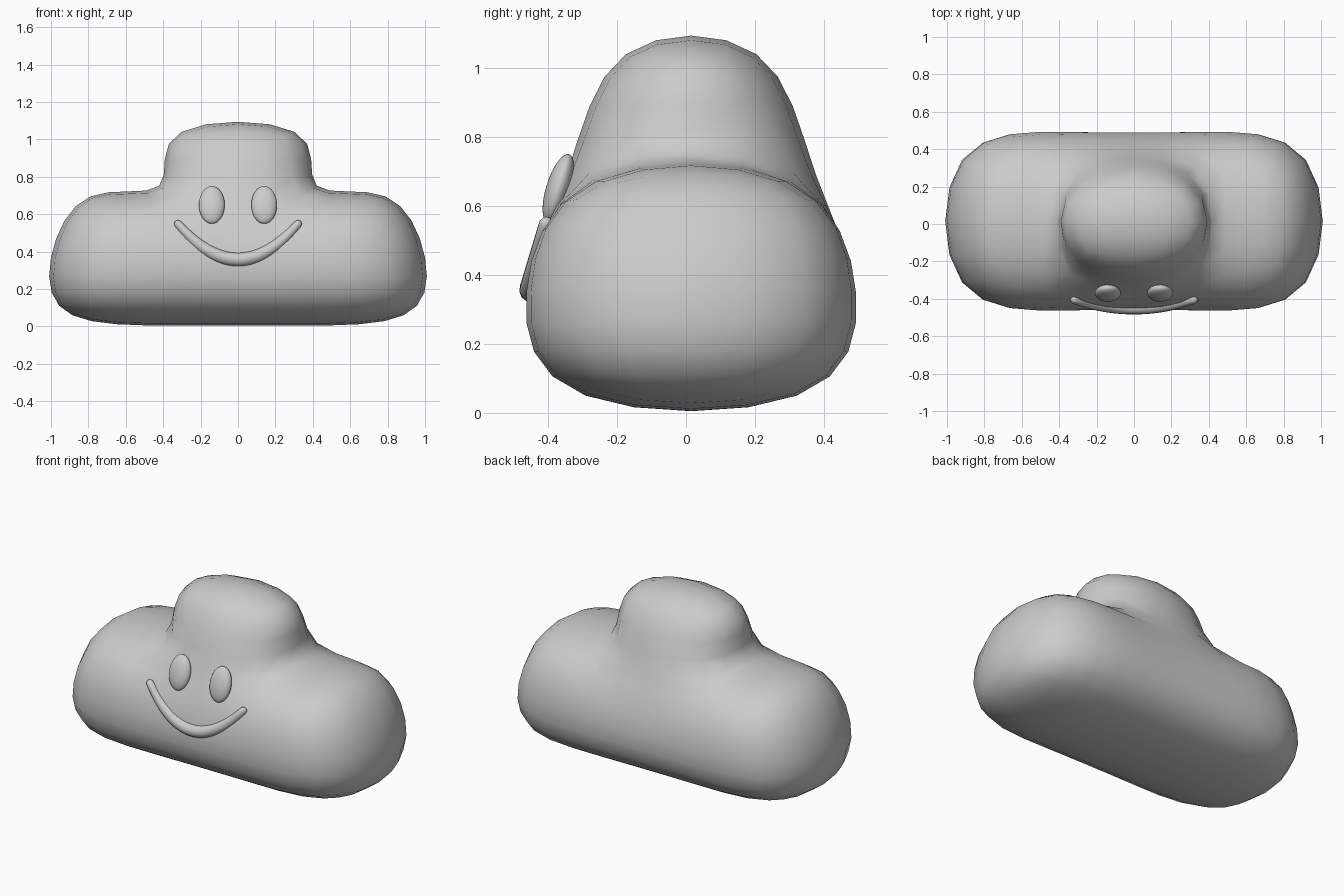
import bpy, bmesh, math

cube = bpy.data.objects.get("Cube")
if cube:
    bpy.data.objects.remove(cube, do_unlink=True)

grey = bpy.data.materials.new("plain_grey")
grey.use_nodes = True
grey.diffuse_color = (0.6, 0.6, 0.6, 1)
grey.node_tree.nodes["Principled BSDF"].inputs["Base Color"].default_value = (0.6, 0.6, 0.6, 1)

MID_Y = 0.015


def finish(obj):
    """Apply the material and smooth shading."""
    obj.data.materials.clear()
    obj.data.materials.append(grey)
    for p in obj.data.polygons:
        p.use_smooth = True


# Cloud body: coarse box cage, three cells wide, with the middle cell pulled up
inner = [(0.314, 0.44, -0.01), (0.314, 0.505, 0.35), (0.314, 0.37, 0.665), (0.565, 0.287, 1.132)]
outer = [(1.009, 0.46, -0.01), (1.08, 0.53, 0.35), (0.852, 0.42, 0.813)]

bm = bmesh.new()
cage = {}
for col, rings, sx in ((0, outer, -1), (1, inner, -1), (2, inner, 1), (3, outer, 1)):
    for ring, (x, y, z) in enumerate(rings):
        for side in (-1, 1):
            cage[col, ring, side] = bm.verts.new((sx * x, MID_Y + side * y, z))


def quad(*keys):
    bm.faces.new([cage[k] for k in keys])


def across(a, b):
    """Face joining the front and back ends of two cage rows."""
    quad((*a, -1), (*b, -1), (*b, 1), (*a, 1))


for side in (-1, 1):
    for col in range(3):
        for ring in range(3 if col == 1 else 2):
            quad((col, ring, side), (col + 1, ring, side),
                 (col + 1, ring + 1, side), (col, ring + 1, side))
for col in range(3):
    across((col, 0), (col + 1, 0))
    top = 3 if col == 1 else 2
    across((col, top), (col + 1, top))
for col in (0, 3):
    for ring in range(2):
        across((col, ring), (col, ring + 1))
for col in (1, 2):
    across((col, 2), (col, 3))
bmesh.ops.recalc_face_normals(bm, faces=bm.faces[:])

mesh = bpy.data.meshes.new("cloud_body")
bm.to_mesh(mesh)
bm.free()
body = bpy.data.objects.new("cloud_body", mesh)
bpy.context.collection.objects.link(body)
subsurf = body.modifiers.new("rounding", 'SUBSURF')
subsurf.levels = subsurf.render_levels = 2
finish(body)

# Eyes: flattened ovals leaning back with the face
for name, sx in (("left_eye", 1), ("right_eye", -1)):
    bpy.ops.mesh.primitive_uv_sphere_add(segments=32, ring_count=16, radius=1,
                                         location=(sx * 0.14, -0.37, 0.65),
                                         rotation=(math.radians(-17), 0, 0))
    eye = bpy.context.object
    eye.name = name
    eye.scale = (0.069, 0.036, 0.105)
    finish(eye)

# Smile: tapered tube along a parabola
curve = bpy.data.curves.new("smile", 'CURVE')
curve.dimensions = '3D'
curve.bevel_depth = 0.037
curve.bevel_resolution = 4
curve.use_fill_caps = True
steps = [i / 10 for i in range(-10, 11)]
steps = [-1.035, -1.025] + steps + [1.025, 1.035]
line = curve.splines.new('POLY')
line.points.add(len(steps) - 1)
for point, t in zip(line.points, steps):
    point.co = (0.322 * t, -0.447 + 0.042 * t * t, 0.357 + 0.193 * t * t, 1)
    point.radius = 1 - 0.42 * t * t
for i, r in ((0, 0.15), (1, 0.4), (-2, 0.4), (-1, 0.15)):
    line.points[i].radius = r
smile = bpy.data.objects.new("smile", curve)
bpy.context.collection.objects.link(smile)
bpy.ops.object.select_all(action='DESELECT')
smile.select_set(True)
bpy.context.view_layer.objects.active = smile
bpy.ops.object.convert(target='MESH')
finish(bpy.context.object)
